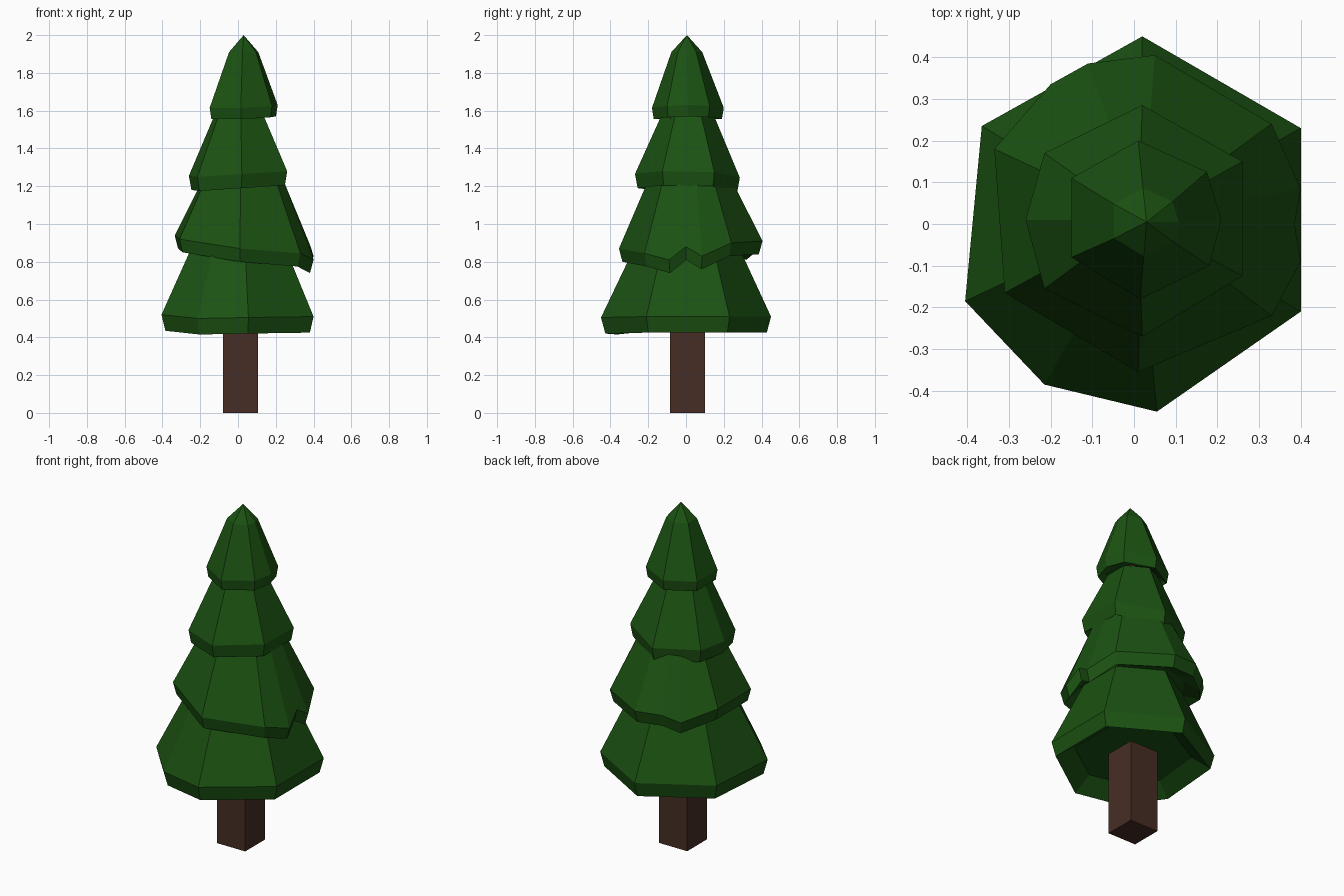
import bpy, bmesh

if "Cube" in bpy.data.objects:
    bpy.data.objects.remove(bpy.data.objects["Cube"])


def material(name, rgb):
    m = bpy.data.materials.new(name)
    m.diffuse_color = (*rgb, 1)
    m.use_nodes = True
    m.node_tree.nodes["Principled BSDF"].inputs["Base Color"].default_value = m.diffuse_color
    return m


def make_object(name, bm, mat):
    bmesh.ops.recalc_face_normals(bm, faces=bm.faces)
    me = bpy.data.meshes.new(name)
    bm.to_mesh(me)
    bm.free()
    me.materials.append(mat)
    ob = bpy.data.objects.new(name, me)
    bpy.context.collection.objects.link(ob)
    return ob


def tier(name, rim, top_z, top_scale, ceiling_z, drop=0.08, centre=(0.01, 0.01), tip=None):
    """Skirt of branches: recessed underside, thick rim, sloping sides, flat or pointed top."""
    cx, cy = centre
    bm = bmesh.new()

    def ring(scale, z=None, dz=0.0):
        return [bm.verts.new((cx + (x - cx) * scale, cy + (y - cy) * scale,
                              h + dz if z is None else z)) for x, y, h in rim]

    rings = [ring(0.72, ceiling_z), ring(0.95, dz=-drop), ring(1.0), ring(top_scale, top_z)]
    n = len(rim)
    for a, b in zip(rings, rings[1:]):
        for i in range(n):
            j = (i + 1) % n
            bm.faces.new((a[i], a[j], b[j], b[i]))
    bm.faces.new(rings[0][::-1])
    if tip:
        apex = bm.verts.new(tip)
        for i in range(n):
            bm.faces.new((rings[-1][i], rings[-1][(i + 1) % n], apex))
    else:
        bm.faces.new(rings[-1])
    return make_object(name, bm, green)


green = material("needles", (0.011, 0.085, 0.006))
brown = material("bark", (0.062, 0.027, 0.018))

# Trunk
bm = bmesh.new()
bmesh.ops.create_cube(bm, size=1)
for v in bm.verts:
    v.co = (0.014 + v.co.x * 0.185, 0.008 + v.co.y * 0.185, (v.co.z + 0.5) * 1.585)
make_object("trunk", bm, brown)

# Bottom tier
tier("branches_bottom",
     [(0.02, 0.45, 0.51), (0.40, 0.23, 0.51), (0.40, -0.21, 0.51), (0.055, -0.45, 0.505),
      (-0.215, -0.385, 0.50), (-0.405, -0.185, 0.52), (-0.365, 0.235, 0.515)],
     0.90, 0.59, 0.49, drop=0.085)

# Lower middle tier, with drooping tips on the right and at the back
tier("branches_lower_middle",
     [(0.05, 0.405, 0.91), (0.33, 0.24, 0.90), (0.40, 0.085, 0.83), (0.385, 0.0, 0.88),
      (0.40, -0.09, 0.81), (0.33, -0.22, 0.845), (0.01, -0.355, 0.87),
      (-0.31, -0.165, 0.92), (-0.335, 0.18, 0.94), (-0.20, 0.335, 0.88), (-0.11, 0.385, 0.92)],
     1.25, 0.56, 0.88, drop=0.07, centre=(0.02, 0.015))

# Upper middle tier
tier("branches_upper_middle",
     [(0.02, 0.285, 1.245), (0.26, 0.15, 1.275), (0.26, -0.125, 1.28), (0.02, -0.27, 1.265),
      (-0.215, -0.155, 1.25), (-0.26, 0.01, 1.255), (-0.215, 0.17, 1.25)],
     1.575, 0.50, 1.25, drop=0.075)

# Top tier with pointed tip
tier("branches_top",
     [(0.01, 0.20, 1.615), (0.175, 0.125, 1.625), (0.21, 0.01, 1.63), (0.18, -0.10, 1.625),
      (0.015, -0.18, 1.615), (-0.15, -0.08, 1.615), (-0.15, 0.11, 1.615)],
     1.91, 0.43, 1.59, drop=0.06, centre=(0.03, 0.0), tip=(0.03, 0.005, 2.0))
